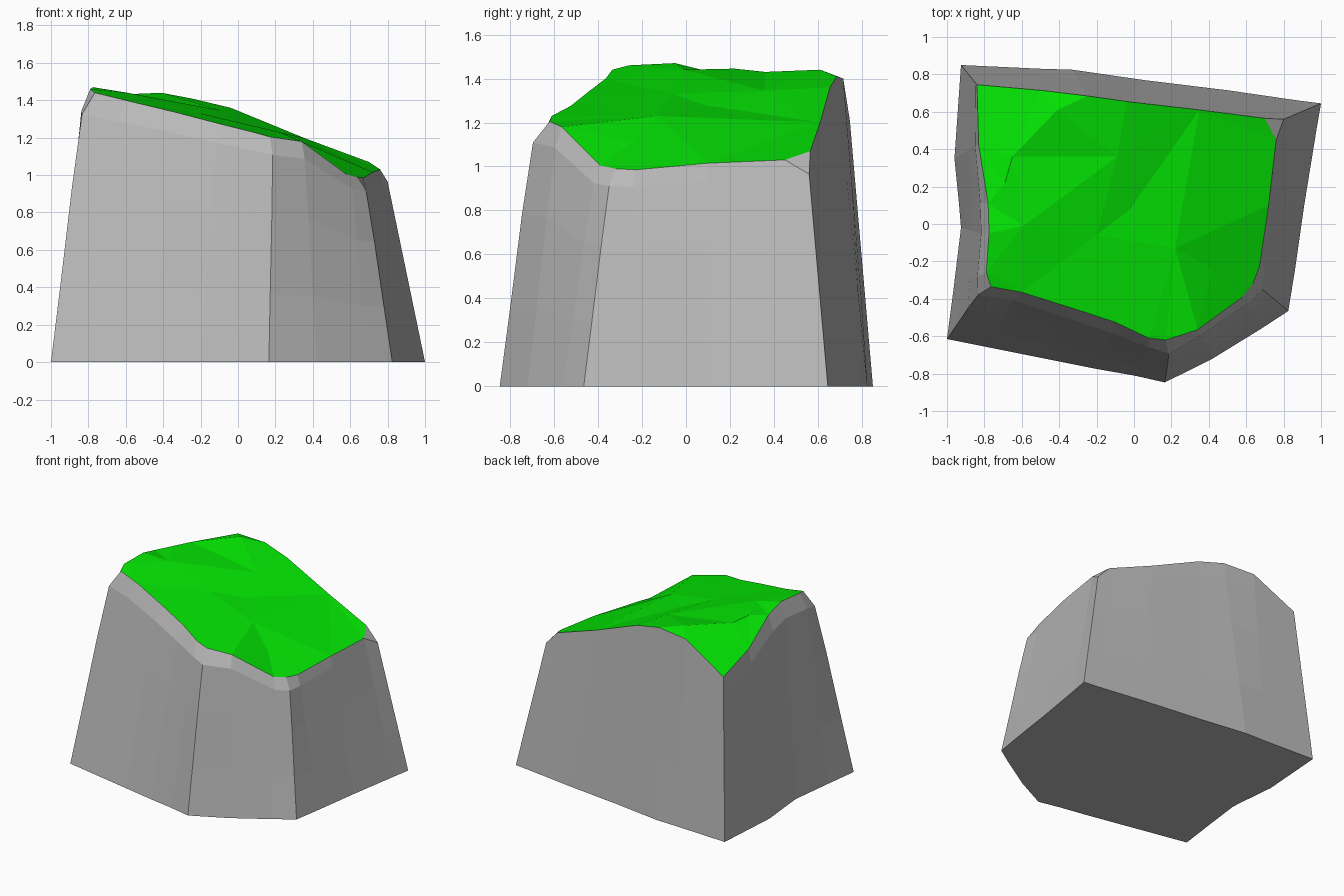
import bpy
import bmesh
from mathutils import Vector
from mathutils.geometry import delaunay_2d_cdt

cube = bpy.data.objects.get("Cube")
if cube:
    bpy.data.objects.remove(cube, do_unlink=True)


def make_material(name, colour):
    material = bpy.data.materials.new(name)
    material.use_nodes = True
    material.diffuse_color = (*colour, 1)
    shader = material.node_tree.nodes["Principled BSDF"]
    shader.inputs["Base Color"].default_value = (*colour, 1)
    shader.inputs["Roughness"].default_value = 0.9
    return material


# Outline columns, anticlockwise: rim x, y, z, foot x, y and outward bulge
COLUMNS = [
    # front
    (-.765, -.335, 1.44, -1, -.615, .055),
    (-.6, -.365, 1.4, -.8, -.655, .035),
    (-.33, -.45, 1.335, -.45, -.725, .035),
    (-.1, -.525, 1.275, -.2, -.775, .04),
    (.08, -.61, 1.23, 0, -.81, .035),
    (.17, -.62, 1.205, .165, -.847, .06),
    (.34, -.565, 1.18, .42, -.72, .02),
    (.58, -.39, 1.005, .68, -.56, .03),
    # +x side
    (.635, -.32, .99, .825, -.465, .04),
    (.67, -.23, .985, .86, -.25, .01),
    (.72, .1, 1.015, .91, .1, 0),
    (.76, .45, 1.03, .975, .5, 0),
    (.8, .56, .965, 1, .645, 0),
    # back
    (.7, .565, 1.07, .88, .66, 0),
    (.35, .61, 1.2, .5, .715, 0),
    (-.04, .655, 1.36, .05, .77, 0),
    (-.25, .685, 1.41, -.33, .825, 0),
    (-.5, .715, 1.4, -.5, .83, 0),
    # -x side
    (-.84, .745, 1.21, -.925, .85, 0),
    (-.83, .42, 1.3, -.96, .35, .01),
    (-.78, .11, 1.43, -.935, .1, .03),
    (-.775, -.05, 1.47, -.925, -.02, .03),
    (-.79, -.26, 1.46, -.965, -.35, .035),
]
CHIPPED_CORNER = 12

# Humps and dips inside the grassy top
TOP_POINTS = [
    (-.59, -.01, 1.44), (-.69, .22, 1.445), (-.65, .36, 1.43),
    (-.41, .61, 1.44), (-.2, -.06, 1.33), (-.09, .36, 1.345),
    (-.02, .08, 1.28), (.22, -.13, 1.23), (.42, -.24, 1.11),
]

# Height along a column, and how much of the bulge applies there
RINGS = [(0, 0), (.3, .35), (.65, .8), (.92, 1), (1, 0)]


def column_point(column, height, swell):
    rim = Vector(column[:3])
    foot = Vector((column[3], column[4], 0))
    outward = Vector((rim.x, rim.y, 0)).normalized()
    return foot.lerp(rim, height) + outward * column[5] * swell


bm = bmesh.new()
rings = [[bm.verts.new(column_point(c, height, swell)) for c in COLUMNS]
         for height, swell in RINGS]
count = len(COLUMNS)

# Rock walls and underside
for lower, upper in zip(rings, rings[1:]):
    for i in range(count):
        j = (i + 1) % count
        bm.faces.new((lower[i], lower[j], upper[j], upper[i]))
bm.faces.new(rings[0][::-1])

# Chipped rock corner below the grass
rim = rings[-1]
bm.faces.new([rim[CHIPPED_CORNER + step] for step in (-1, 0, 1)])

# Grass: triangulated inside the rim
grass_edge = [v for i, v in enumerate(rim) if i != CHIPPED_CORNER]
grass_verts = grass_edge + [bm.verts.new(p) for p in TOP_POINTS]
result = delaunay_2d_cdt([v.co.xy for v in grass_verts], [],
                         [list(range(len(grass_edge)))], 1, 1e-5)
triangles, originals = result[2], result[3]
for triangle in triangles:
    face = bm.faces.new([grass_verts[originals[k][0]] for k in triangle])
    face.material_index = 1

bmesh.ops.recalc_face_normals(bm, faces=bm.faces)
mesh = bpy.data.meshes.new("grassy_boulder")
bm.to_mesh(mesh)
bm.free()
mesh.materials.append(make_material("stone grey", (.48, .48, .48)))
mesh.materials.append(make_material("grass green", (.001, .77, .001)))
boulder = bpy.data.objects.new("grassy_boulder", mesh)
bpy.context.collection.objects.link(boulder)
